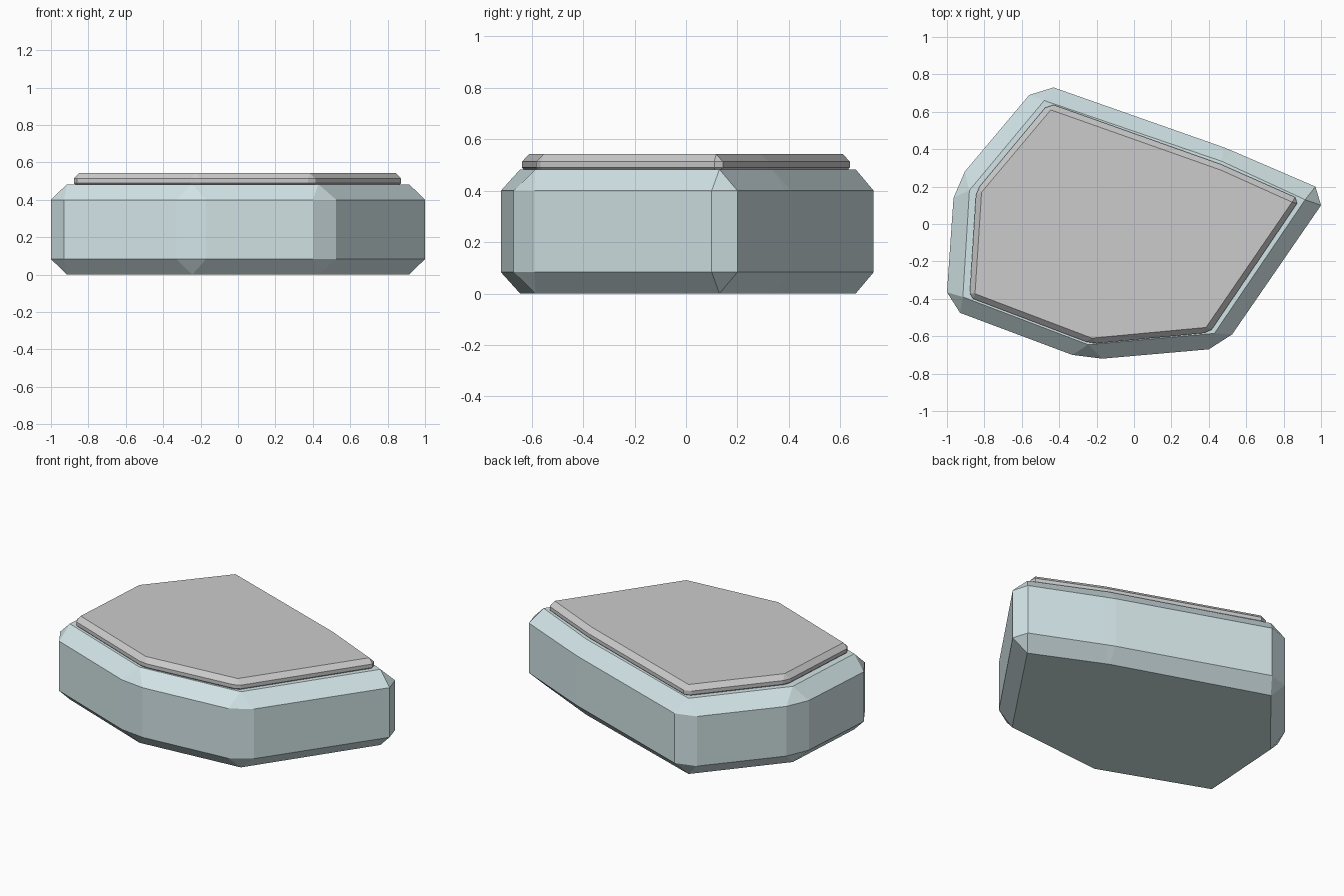
import bpy, bmesh

if "Cube" in bpy.data.objects:
    bpy.data.objects.remove(bpy.data.objects["Cube"])


def chamfered_slab(name, caps, rim, levels, color=None):
    """Slab whose cap corners each split into two rim corners (chamfered edges)."""
    z0, z1, z2, z3 = levels
    n = len(caps)
    bm = bmesh.new()
    bottom = [bm.verts.new((x, y, z0)) for x, y in caps]
    low = [bm.verts.new((x, y, z1)) for x, y in rim]
    high = [bm.verts.new((x, y, z2)) for x, y in rim]
    top = [bm.verts.new((x, y, z3)) for x, y in caps]
    bm.faces.new(bottom)
    bm.faces.new(top)
    for i in range(n):
        j = (i + 1) % n
        a, b, c = 2 * i, 2 * i + 1, 2 * j
        for cap, ring in ((bottom, low), (top, high)):
            bm.faces.new((cap[i], ring[a], ring[b]))
            bm.faces.new((cap[i], ring[b], ring[c], cap[j]))
        bm.faces.new((low[a], low[b], high[b], high[a]))
        bm.faces.new((low[b], low[c], high[c], high[b]))
    bmesh.ops.recalc_face_normals(bm, faces=bm.faces)
    mesh = bpy.data.meshes.new(name)
    bm.to_mesh(mesh)
    bm.free()
    obj = bpy.data.objects.new(name, mesh)
    bpy.context.collection.objects.link(obj)
    if color:
        mat = bpy.data.materials.new(name + "_paint")
        mat.diffuse_color = color
        mat.use_nodes = True
        mat.node_tree.nodes["Principled BSDF"].inputs["Base Color"].default_value = mat.diffuse_color
        mesh.materials.append(mat)
    return obj


# Pale blue stone body: irregular seven-sided outline, clockwise from the back
chamfered_slab(
    "stone_body",
    [(-0.48, 0.66), (0.47, 0.335), (0.915, 0.13), (0.43, -0.585),
     (-0.245, -0.645), (-0.915, -0.39), (-0.88, 0.18)],
    [(-0.56, 0.69), (-0.43, 0.73), (0.48, 0.41), (0.54, 0.385),
     (0.97, 0.20), (1.0, 0.10), (0.525, -0.59), (0.40, -0.67),
     (-0.17, -0.72), (-0.33, -0.70), (-0.93, -0.475), (-1.0, -0.365),
     (-0.965, 0.14), (-0.905, 0.28)],
    (0.0, 0.083, 0.40, 0.483),
    (0.65, 0.78, 0.80, 1.0))

# Thin grey top plate, its lower chamfer sunk into the body
chamfered_slab(
    "top_plate",
    [(-0.445, 0.61), (0.465, 0.288), (0.845, 0.117), (0.385, -0.553),
     (-0.225, -0.61), (-0.85, -0.373), (-0.815, 0.17)],
    [(-0.475, 0.622), (-0.43, 0.637), (0.468, 0.318), (0.49, 0.308),
     (0.862, 0.143), (0.872, 0.11), (0.415, -0.565), (0.375, -0.583),
     (-0.20, -0.638), (-0.255, -0.63), (-0.86, -0.40), (-0.878, -0.37),
     (-0.845, 0.155), (-0.826, 0.20)],
    (0.46, 0.49, 0.513, 0.543))
